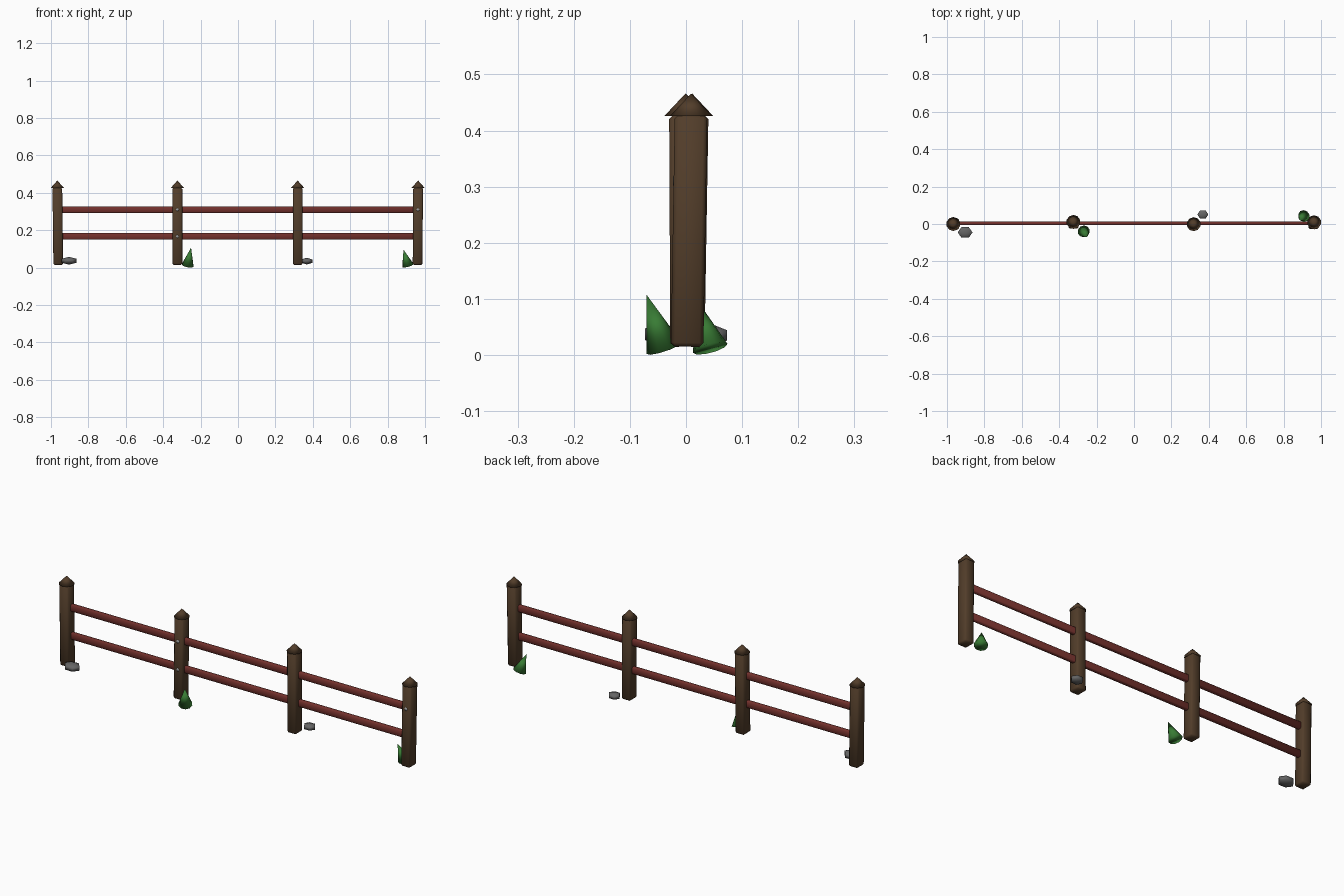
import bpy, math
from mathutils import Vector

if "Cube" in bpy.data.objects:
    bpy.data.objects.remove(bpy.data.objects["Cube"])


def material(name, rgb):
    m = bpy.data.materials.new(name)
    m.diffuse_color = (*rgb, 1)
    m.use_nodes = True
    m.node_tree.nodes["Principled BSDF"].inputs["Base Color"].default_value = m.diffuse_color
    return m


WOOD = material("wood", (0.085, 0.047, 0.023))
RAIL = material("red_wood", (0.17, 0.03, 0.025))
STONE = material("stone", (0.13, 0.13, 0.13))
METAL = material("metal", (0.35, 0.35, 0.35))
GRASS = material("grass", (0.04, 0.2, 0.035))


def finish(name, mat):
    ob = bpy.context.object
    ob.name = name
    ob.data.materials.append(mat)
    bpy.ops.object.shade_smooth()
    return ob


def align(ob, d):
    ob.rotation_mode = 'QUATERNION'
    ob.rotation_quaternion = Vector((0, 0, 1)).rotation_difference(d)


def taper(name, a, b, r1, r2, sides, mat):
    """Cone or cylinder running from point a to point b."""
    a, b = Vector(a), Vector(b)
    bpy.ops.mesh.primitive_cone_add(vertices=sides, radius1=r1, radius2=r2, depth=(b - a).length,
                                    location=(a + b) / 2)
    align(finish(name, mat), b - a)


def beam(name, a, b, width, depth, bevel, mat):
    """Bevelled box running up from a to b, or along x."""
    a, b = Vector(a), Vector(b)
    d = b - a
    bpy.ops.mesh.primitive_cube_add(size=1, location=(a + b) / 2)
    ob = finish(name, mat)
    if abs(d.z) > abs(d.x):
        size = (width, depth, d.length)
        align(ob, d)
    else:
        size = (d.length, depth, width)
    for v in ob.data.vertices:
        v.co *= Vector(size)
    mod = ob.modifiers.new("bevel", 'BEVEL')
    mod.width = bevel
    mod.segments = 1


# Posts with pointed caps: (bottom x, y), (top x, y)
posts = [((-0.961, 0.001), (-0.966, 0.0)),
         ((-0.324, 0.004), (-0.324, 0.011)),
         ((0.320, 0.001), (0.319, -0.001)),
         ((0.960, 0.002), (0.963, 0.009))]
for i, (lo, hi) in enumerate(posts, 1):
    beam(f"post_{i}", (*lo, 0.015), (*hi, 0.428), 0.052, 0.058, 0.007, WOOD)
    taper(f"post_cap_{i}", (*hi, 0.426), (*hi, 0.466), 0.0375, 0, 10, WOOD)

# Rails and the nails showing on the front
for row, z in (("lower", 0.167), ("upper", 0.31)):
    beam(f"{row}_rail", (-0.955, 0.004, z), (0.955, 0.004, z), 0.035, 0.021, 0.004, RAIL)
    for i, (lo, hi) in enumerate(posts, 1):
        t = (z - 0.015) / 0.413
        x = lo[0] + (hi[0] - lo[0]) * t
        taper(f"{row}_nail_{i}", (x, -0.008, z), (x, -0.0235, z), 0.01, 0.008, 8, METAL)

# Stones at the foot of the fence
for i, (loc, size) in enumerate([((-0.903, -0.045, 0.037), (0.046, 0.037, 0.021)),
                                 ((0.368, 0.051, 0.035), (0.034, 0.030, 0.018))], 1):
    bpy.ops.mesh.primitive_uv_sphere_add(segments=6, ring_count=3, radius=1, location=loc)
    stone = finish(f"stone_{i}", STONE)
    stone.scale = (size[1], size[0], size[2])
    stone.rotation_euler.z = math.pi / 2

# Leaning grass tufts
taper("grass_tuft_1", (-0.269, -0.039, 0.012), (-0.251, -0.070, 0.107), 0.033, 0, 10, GRASS)
taper("grass_tuft_2", (0.908, 0.043, 0.012), (0.885, 0.021, 0.096), 0.032, 0, 10, GRASS)
